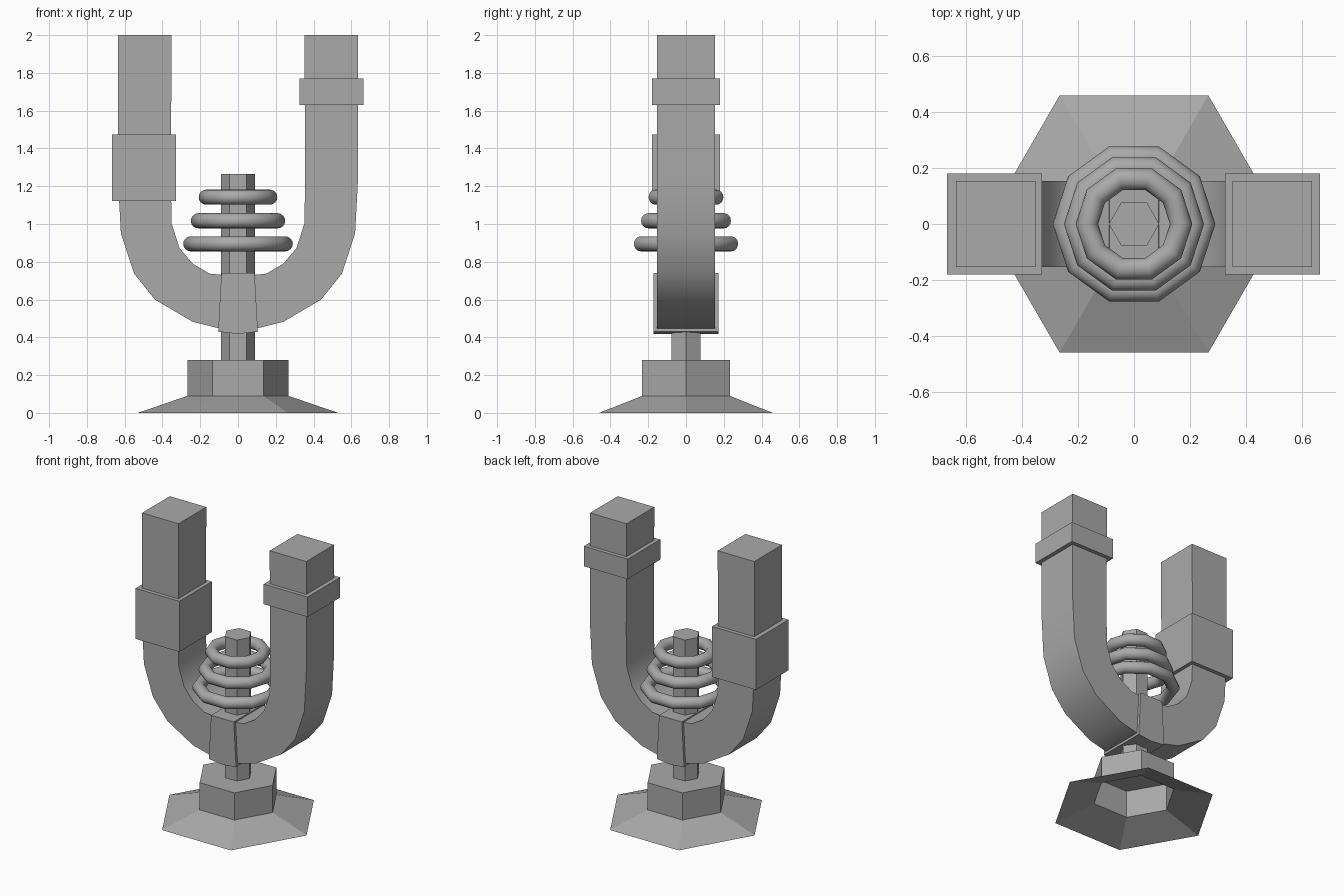
import bpy, bmesh
from math import pi, cos, sin, radians

cube = bpy.data.objects.get("Cube")
if cube:
    bpy.data.objects.remove(cube, do_unlink=True)

grey = bpy.data.materials.new("plain grey")
grey.use_nodes = True
colour = (0.4, 0.4, 0.4, 1)
grey.diffuse_color = colour
grey.node_tree.nodes["Principled BSDF"].inputs["Base Color"].default_value = colour


def make(name, bm, smooth=False, recalc=True):
    if recalc:
        bmesh.ops.recalc_face_normals(bm, faces=bm.faces)
    mesh = bpy.data.meshes.new(name)
    bm.to_mesh(mesh)
    bm.free()
    ob = bpy.data.objects.new(name, mesh)
    bpy.context.collection.objects.link(ob)
    mesh.materials.append(grey)
    if smooth:
        bpy.ops.object.select_all(action='DESELECT')
        ob.select_set(True)
        bpy.context.view_layer.objects.active = ob
        bpy.ops.object.shade_smooth_by_angle(angle=radians(40))
    return ob


def hex_stack(name, levels, cap_bottom):
    """Stacked hexagon rings given as (radius, height), closed on top."""
    bm = bmesh.new()
    rings = [[bm.verts.new((r * cos(i * pi / 3), r * sin(i * pi / 3), z))
              for i in range(6)] for r, z in levels]
    for a, b in zip(rings, rings[1:]):
        for i in range(6):
            j = (i + 1) % 6
            bm.faces.new((a[i], a[j], b[j], b[i]))
    bm.faces.new(rings[-1])
    if cap_bottom:
        bm.faces.new(rings[0][::-1])
    return make(name, bm, recalc=False)


def prism(name, strip, depth, smooth=False):
    """Strip of (outer, inner) point pairs in xz, extruded along y."""
    bm = bmesh.new()
    pairs = [[bm.verts.new((x, -depth, z)) for x, z in pair] for pair in strip]
    faces = [bm.faces.new((a[0], b[0], b[1], a[1])) for a, b in zip(pairs, pairs[1:])]
    new = bmesh.ops.extrude_face_region(bm, geom=faces, use_keep_orig=True)["geom"]
    moved = [g for g in new if isinstance(g, bmesh.types.BMVert)]
    bmesh.ops.translate(bm, verts=moved, vec=(0, 2 * depth, 0))
    return make(name, bm, smooth)


def box(name, x0, x1, z0, z1, depth):
    return prism(name, [((x0, z0), (x0, z1)), ((x1, z0), (x1, z1))], depth)


def ring(name, major, z, minor=0.04, around=10, tube=16):
    bm = bmesh.new()
    loops = []
    for i in range(around):
        a = 2 * pi * i / around
        loop = []
        for k in range(tube):
            t = 2 * pi * k / tube
            r = major + minor * cos(t)
            loop.append(bm.verts.new((r * cos(a), r * sin(a), z + minor * sin(t))))
        loops.append(loop)
    for i in range(around):
        a, b = loops[i], loops[(i + 1) % around]
        for k in range(tube):
            m = (k + 1) % tube
            bm.faces.new((a[k], b[k], b[m], a[m]))
    return make(name, bm, True)


# Hollow flared foot with hexagonal collar, open underneath
hex_stack("base", [(0.53, 0), (0.268, 0.09), (0.268, 0.28)], False)
# Central hexagonal post
hex_stack("post", [(0.09, 0.28), (0.09, 1.265)], True)

# Square-section U tube, half profile mirrored
half = [((0.10, 0.447), (0.08, 0.73)), ((0.24, 0.482), (0.15, 0.737)),
        ((0.44, 0.60), (0.24, 0.79)), ((0.55, 0.737), (0.31, 0.873)),
        ((0.62, 0.95), (0.352, 1.005)), ((0.635, 1.23), (0.355, 1.24)),
        ((0.635, 2), (0.352, 2))]
mirrored = [tuple((-x, z) for x, z in pair) for pair in reversed(half)]
prism("u_tube", mirrored + half, 0.153, True)

# Clamp holding the tube to the post
prism("clamp", [((-0.105, 0.43), (-0.088, 0.74)), ((0, 0.418), (0, 0.74)),
                ((0.105, 0.43), (0.088, 0.74))], 0.172)

# Sleeves on the two arms
box("right_sleeve", -0.667, -0.328, 1.122, 1.475, 0.18)
box("left_sleeve", 0.325, 0.664, 1.63, 1.77, 0.18)

# Coil rings, narrowing upwards
for label, major, z in (("lower", 0.25, 0.895), ("middle", 0.21, 1.017), ("upper", 0.168, 1.142)):
    ring(label + "_ring", major, z)
